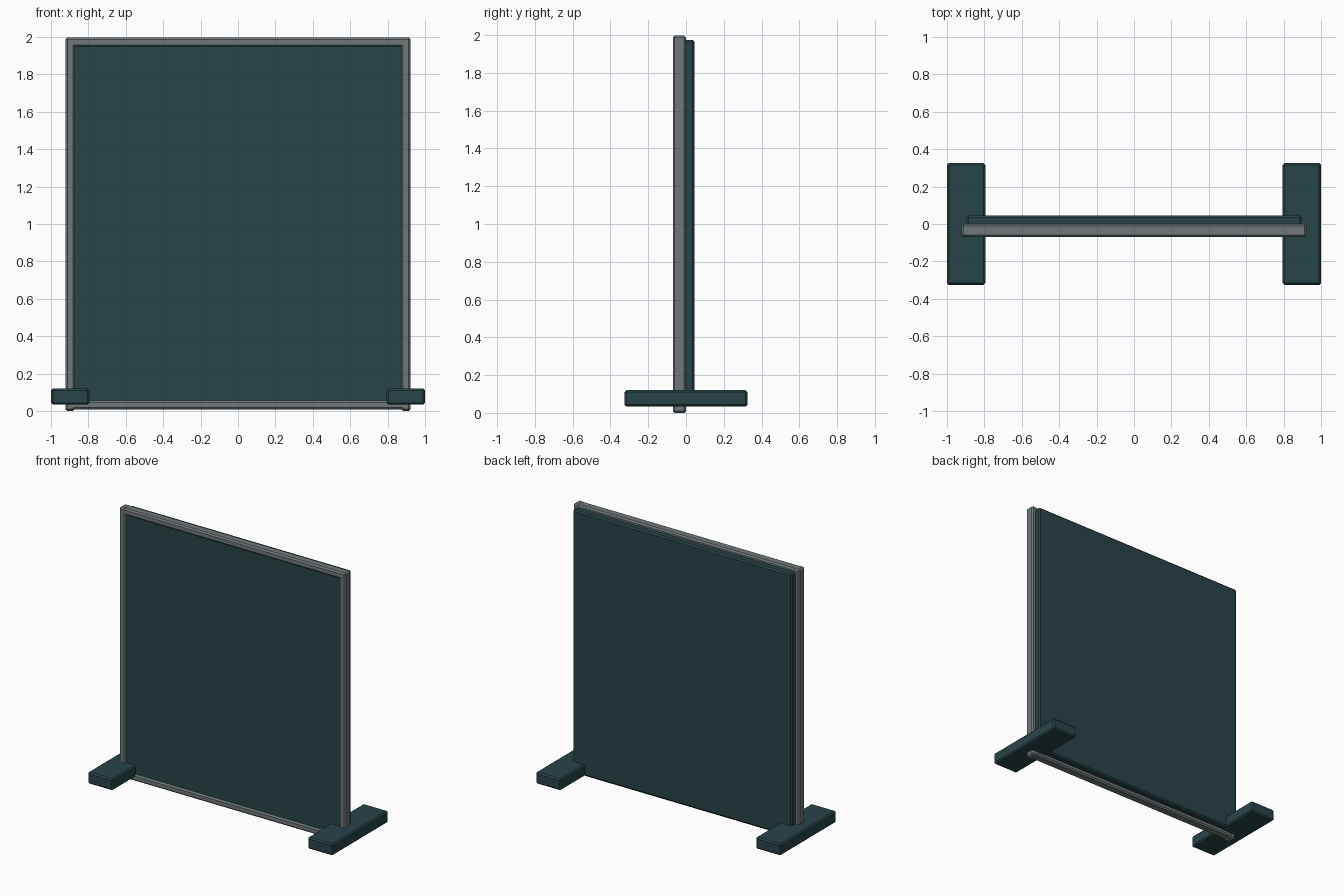
import bpy

if "Cube" in bpy.data.objects:
    bpy.data.objects.remove(bpy.data.objects["Cube"])


def material(name, rgb):
    m = bpy.data.materials.new(name)
    m.diffuse_color = (*rgb, 1.0)
    m.use_nodes = True
    m.node_tree.nodes["Principled BSDF"].inputs["Base Color"].default_value = m.diffuse_color
    return m


teal = material("dark_teal", (0.022, 0.058, 0.066))
grey = material("metal_grey", (0.165, 0.188, 0.195))


def box(name, lo, hi, mat, bevel=0.01, segments=1):
    """Chamfered box spanning two opposite corners."""
    centre = [(a + b) / 2 for a, b in zip(lo, hi)]
    bpy.ops.mesh.primitive_cube_add(size=1, location=centre)
    ob = bpy.context.object
    ob.name = name
    ob.scale = [b - a for a, b in zip(lo, hi)]
    bpy.ops.object.transform_apply(location=False, rotation=False, scale=True)
    ob.data.materials.append(mat)
    mod = ob.modifiers.new("chamfered_edges", "BEVEL")
    mod.width = bevel
    mod.segments = segments
    return ob


TOP = 1.997
BAR = 0.048

# Panel filling the frame almost to its front and standing proud at the back
box("panel", (-0.895, -0.058, 0.037), (0.895, 0.045, 1.974), teal)

# Frame rails, running between the posts
for name, z in (("bottom_rail", 0.008), ("top_rail", TOP - BAR - 0.001)):
    box(name, (-0.915, -0.069, z), (0.915, -0.001, z + BAR), grey)

# Posts and feet on each side
for side, s in (("left", -1), ("right", 1)):
    x0, x1 = sorted((s * 0.873, s * 0.922))
    box(side + "_post", (x0, -0.070, 0.0), (x1, 0.0, TOP), grey)
    x0, x1 = sorted((s * 0.795, s * 1.0))
    box(side + "_foot", (x0, -0.326, 0.034), (x1, 0.326, 0.12), teal)
